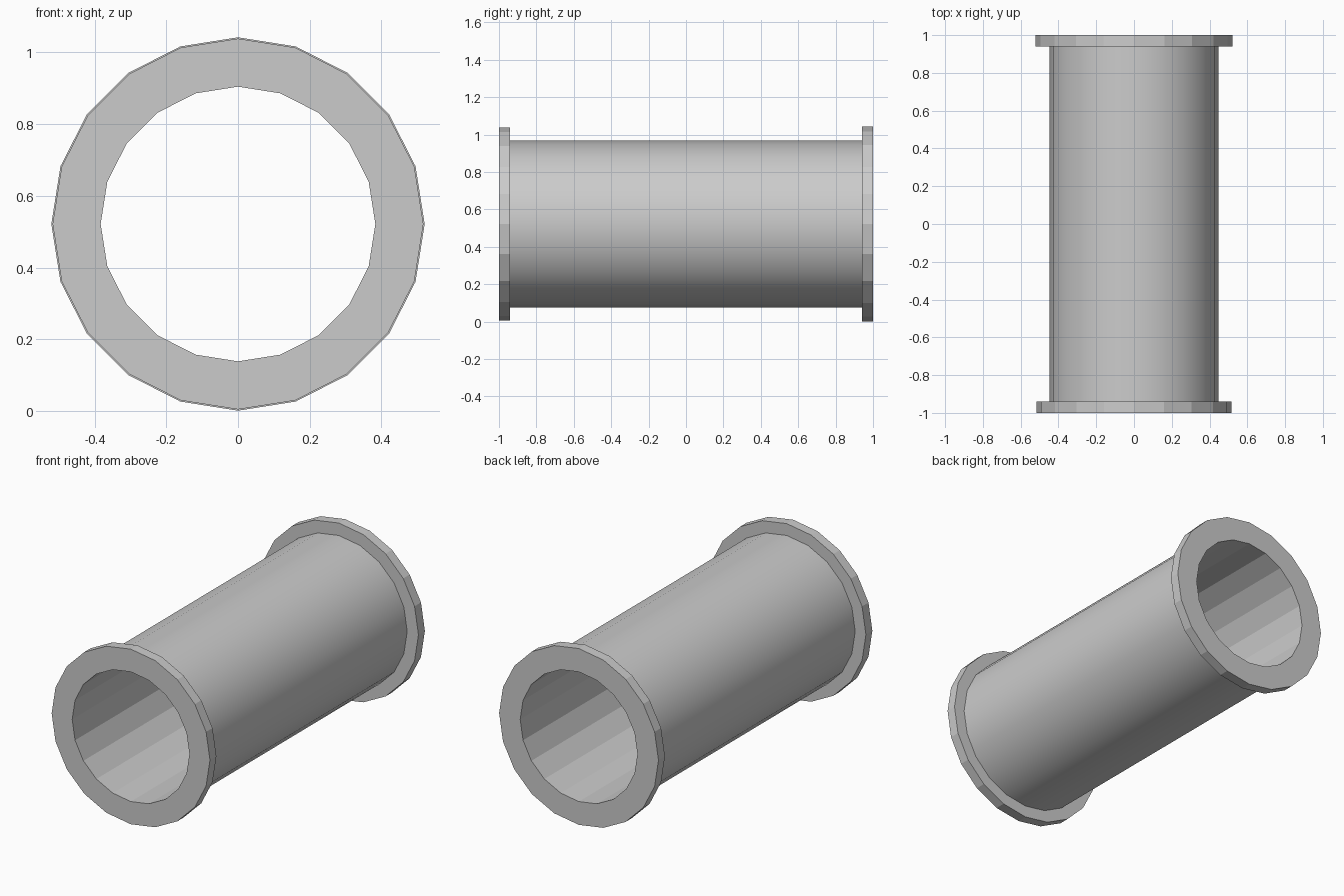
import bpy, bmesh
from math import sin, cos, tau

if "Cube" in bpy.data.objects:
    bpy.data.objects.remove(bpy.data.objects["Cube"])

SIDES = 20
CENTRE_Z = 0.5215
BORE, WALL = 0.383, 0.447
FRONT_RIM, BACK_RIM = 0.517, 0.5205

# closed lathe profile (radius, y): bore, front flange, barrel, back flange
profile = [
    (BORE, -1.0), (FRONT_RIM, -1.0), (FRONT_RIM, -0.94), (WALL, -0.94),
    (WALL, 0.94), (BACK_RIM, 0.94), (BACK_RIM, 1.0), (BORE, 1.0),
]
BARREL = 3  # profile segment that is smooth shaded


def lathe(name, points, smooth_segment):
    bm = bmesh.new()
    rings = [[bm.verts.new((r * sin(tau * i / SIDES), y,
                            CENTRE_Z + r * cos(tau * i / SIDES)))
              for r, y in points] for i in range(SIDES)]
    n = len(points)
    for i in range(SIDES):
        a, b = rings[i], rings[(i + 1) % SIDES]
        for j in range(n):
            k = (j + 1) % n
            face = bm.faces.new((a[j], a[k], b[k], b[j]))
            face.smooth = j == smooth_segment
    bmesh.ops.recalc_face_normals(bm, faces=bm.faces)
    # crisp corners where the barrel meets the flanges
    for e in bm.edges:
        if e.calc_face_angle(0) > 0.6:
            e.smooth = False
    mesh = bpy.data.meshes.new(name)
    bm.to_mesh(mesh)
    bm.free()
    obj = bpy.data.objects.new(name, mesh)
    bpy.context.collection.objects.link(obj)
    return obj


# pipe with a flange at each end
lathe("flanged_pipe", profile, BARREL)
